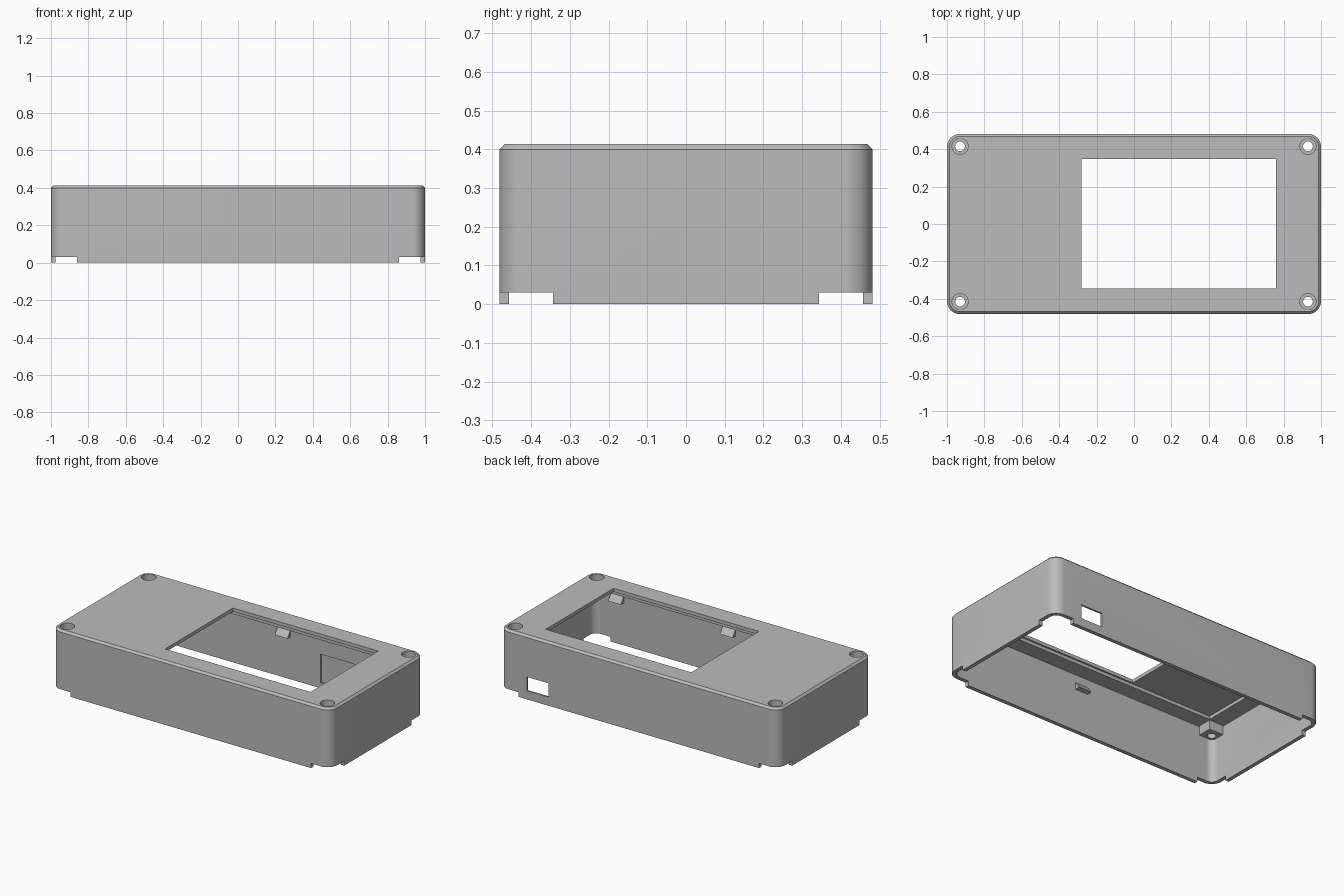
import bpy, bmesh
from math import sin, cos, pi, radians

cube = bpy.data.objects.get("Cube")
if cube:
    bpy.data.objects.remove(cube, do_unlink=True)

GREY = (0.5, 0.5, 0.5, 1)
grey = bpy.data.materials.new("matte grey")
grey.use_nodes = True
grey.diffuse_color = GREY
grey.node_tree.nodes["Principled BSDF"].inputs["Base Color"].default_value = GREY

HALF_X, HALF_Y, HEIGHT = 1.0, 0.482, 0.413
WALL, RADIUS, CHAMFER = 0.025, 0.07, 0.013
CEILING = 0.37
SIDES = (-1, 1)


def make_object(name, bm):
    bmesh.ops.recalc_face_normals(bm, faces=bm.faces)
    mesh = bpy.data.meshes.new(name)
    bm.to_mesh(mesh)
    bm.free()
    mesh.materials.append(grey)
    obj = bpy.data.objects.new(name, mesh)
    bpy.context.collection.objects.link(obj)
    return obj


def rounded_loft(name, levels, steps=10):
    """Stack rounded rectangles; each level is (z, inset from the outside)."""
    bm = bmesh.new()
    rings = []
    for z, inset in levels:
        ring = []
        for k, (sx, sy) in enumerate(((1, 1), (-1, 1), (-1, -1), (1, -1))):
            for i in range(steps + 1):
                a = (k + i / steps) * pi / 2
                r = RADIUS - inset
                ring.append(bm.verts.new((sx * (HALF_X - RADIUS) + r * cos(a),
                                          sy * (HALF_Y - RADIUS) + r * sin(a), z)))
        rings.append(ring)
    for low, high in zip(rings, rings[1:]):
        for i in range(len(low)):
            j = (i + 1) % len(low)
            bm.faces.new((low[i], low[j], high[j], high[i]))
    bm.faces.new(rings[0])
    bm.faces.new(rings[-1])
    return make_object(name, bm)


def box(name, xs, ys, zs):
    bm = bmesh.new()
    bmesh.ops.create_cube(bm, size=1)
    for v in bm.verts:
        v.co = [lim[0] if c < 0 else lim[1] for c, lim in zip(v.co, (xs, ys, zs))]
    return make_object(name, bm)


def cylinder(name, x, y, radius, z0, z1):
    bm = bmesh.new()
    bmesh.ops.create_cone(bm, cap_ends=True, segments=32, radius1=radius,
                          radius2=radius, depth=z1 - z0)
    bmesh.ops.translate(bm, verts=bm.verts, vec=(x, y, (z0 + z1) / 2))
    return make_object(name, bm)


def combine(target, tool, operation="DIFFERENCE"):
    mod = target.modifiers.new(tool.name, "BOOLEAN")
    mod.operation = operation
    mod.solver = "EXACT"
    mod.object = tool
    tool.hide_render = True
    bpy.context.view_layer.objects.active = target
    bpy.ops.object.modifier_apply(modifier=mod.name)
    bpy.data.objects.remove(tool, do_unlink=True)


# Hollow shell with a chamfered top edge
case = rounded_loft("case_shell", [(0, 0), (HEIGHT - CHAMFER, 0), (HEIGHT, CHAMFER)])
combine(case, rounded_loft("cavity", [(-0.1, WALL), (CEILING, WALL)]))

# Display board recess under the lid, and the display window
combine(case, box("board_recess", (-0.865, 0.865), (-0.355, 0.355), (0.3, 0.391)))
combine(case, box("window", (-0.28, 0.76), (-0.345, 0.348), (0.3, 0.5)))

# Corner screw bosses, foot notches and counterbored holes
for sx in SIDES:
    for sy in SIDES:
        def span(s, a, b):
            return sorted((s * a, s * b))
        combine(case, box("boss", span(sx, 0.87, 0.97), span(sy, 0.36, 0.452),
                          (0.31, 0.395)), "UNION")
        combine(case, box("notch", span(sx, 0.86, 1.1), span(sy, 0.343, 0.6), (-0.1, 0.03)))
        combine(case, cylinder("screw_hole", sx * 0.93, sy * 0.415, 0.026, 0.2, 0.5))
        combine(case, cylinder("counterbore", sx * 0.93, sy * 0.415, 0.043, 0.37, 0.5))

# Connector opening in the back wall with a shallow pocket inside
combine(case, box("connector_pocket", (0.27, 0.9), (0.44, 0.47), (0.035, 0.22)))
combine(case, box("connector_opening", (0.645, 0.8), (0.4, 0.6), (0.055, 0.145)))

bpy.ops.object.select_all(action="DESELECT")
case.select_set(True)
bpy.context.view_layer.objects.active = case
bpy.ops.object.shade_smooth_by_angle(angle=radians(30))


# Wedge snap clips on the long inner walls
def clip(name, x, side):
    wall = HALF_Y - WALL + 0.015
    profile = [(wall, 0.318), (wall - 0.015, 0.318), (wall - 0.047, 0.275), (wall, 0.272)]
    bm = bmesh.new()
    ends = [[bm.verts.new((x + dx, side * y, z)) for y, z in profile]
            for dx in (-0.045, 0.045)]
    for end in ends:
        bm.faces.new(end)
    for i in range(4):
        j = (i + 1) % 4
        bm.faces.new((ends[0][i], ends[0][j], ends[1][j], ends[1][i]))
    return make_object(name, bm)


for side, label in ((-1, "front"), (1, "back")):
    clip(label + "_middle_clip", 0.01, side)
    clip(label + "_left_clip", 0.81, side)
